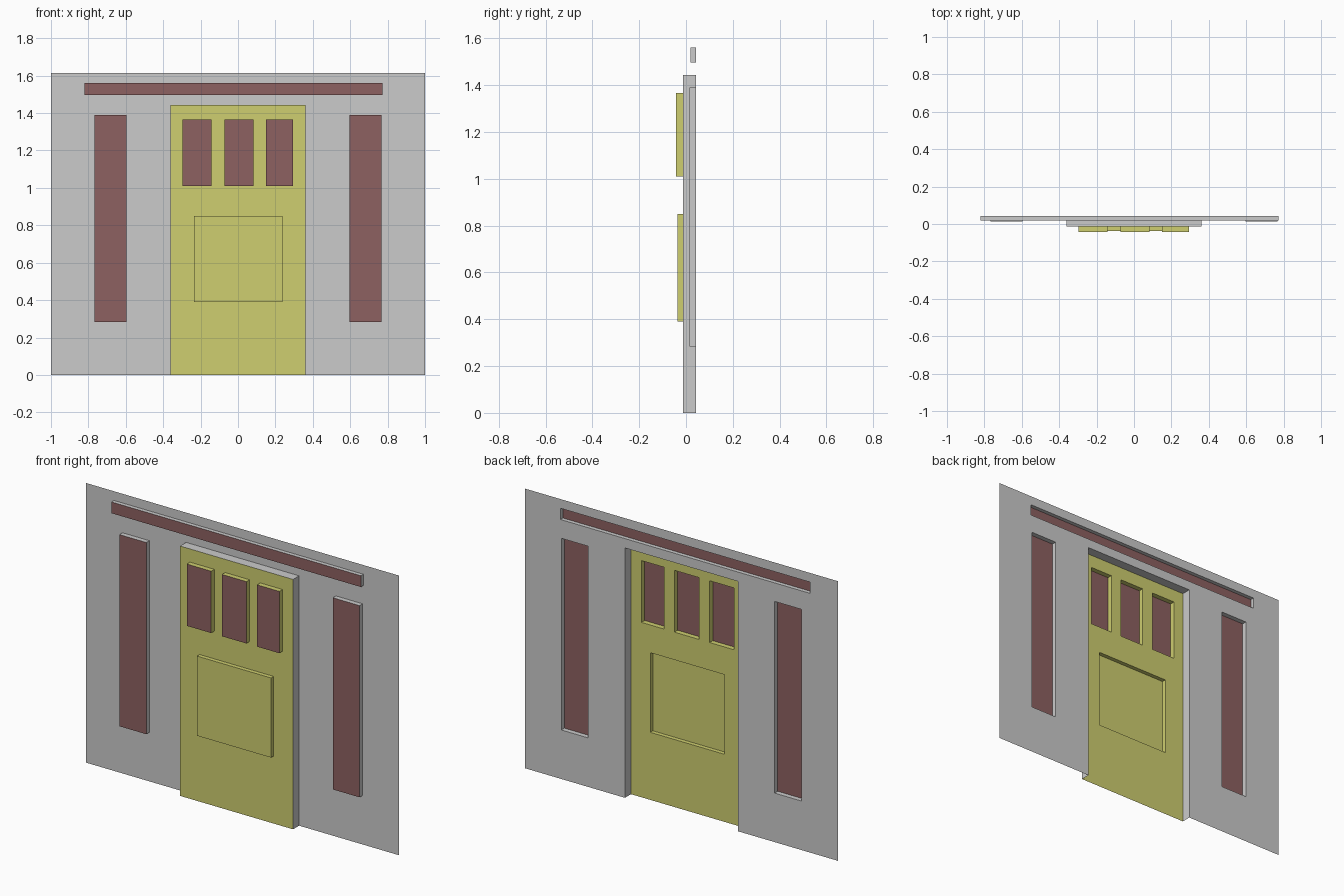
import bpy, bmesh

if "Cube" in bpy.data.objects:
    bpy.data.objects.remove(bpy.data.objects["Cube"])

WALL_Y, DOOR_Y = 0.042, -0.013


def material(name, rgb):
    m = bpy.data.materials.new(name)
    m.diffuse_color = (*rgb, 1)
    m.use_nodes = True
    m.node_tree.nodes["Principled BSDF"].inputs["Base Color"].default_value = m.diffuse_color
    return m


YELLOW = material("door_yellow", (0.62, 0.62, 0.16))
DARK = material("dark_glass", (0.27, 0.12, 0.12))


def finish(name, bm, mat):
    mesh = bpy.data.meshes.new(name)
    bm.to_mesh(mesh)
    bm.free()
    if mat:
        mesh.materials.append(mat)
    bpy.context.collection.objects.link(bpy.data.objects.new(name, mesh))


def sheet(name, rect, y, holes=(), mat=None):
    """Flat single-sided sheet facing -y with rectangular openings."""
    rects = [rect, *holes]
    xs = sorted({v for r in rects for v in r[:2]})
    zs = sorted({v for r in rects for v in r[2:]})
    bm = bmesh.new()
    for x0, x1 in zip(xs, xs[1:]):
        for z0, z1 in zip(zs, zs[1:]):
            cx, cz = (x0 + x1) / 2, (z0 + z1) / 2
            if any(a < cx < b and c < cz < d for a, b, c, d in holes):
                continue
            bm.faces.new([bm.verts.new((x, y, z)) for x, z in
                          ((x0, z0), (x1, z0), (x1, z1), (x0, z1))])
    bmesh.ops.remove_doubles(bm, verts=bm.verts, dist=1e-5)
    finish(name, bm, mat)


def rim(name, rect, front, back, mat=None, bottom=True):
    """Outward-facing side walls joining a raised face to the sheet behind."""
    x0, x1, z0, z1 = rect
    path = [(x0, z0), (x0, z1), (x1, z1), (x1, z0)]
    if bottom:
        path.append(path[0])
    bm = bmesh.new()
    for (xa, za), (xb, zb) in zip(path, path[1:]):
        bm.faces.new([bm.verts.new(p) for p in
                      ((xa, front, za), (xb, front, zb),
                       (xb, back, zb), (xa, back, za))])
    bmesh.ops.remove_doubles(bm, verts=bm.verts, dist=1e-5)
    finish(name, bm, mat)


def raised(name, rect, front, back, face_mat, rim_mat=None):
    sheet(name, rect, front, mat=face_mat)
    rim(name + "_rim", rect, front, back, rim_mat)


door = (-0.361, 0.361, 0, 1.443)
transom = (-0.822, 0.772, 1.497, 1.562)
sidelights = [(-0.767, -0.596, 0.283, 1.39), (0.596, 0.767, 0.283, 1.39)]
windows = [(x, x + w, 1.01, 1.367)
           for x, w in ((-0.298, 0.156), (-0.073, 0.156), (0.151, 0.142))]
panel = (-0.236, 0.237, 0.39, 0.85)

# Wall with openings
sheet("wall", (-1, 1, 0, 1.615), WALL_Y, [door, transom, *sidelights])

# Door, open at the bottom and hollow behind
sheet("door", door, DOOR_Y, [*windows, panel], YELLOW)
rim("door_surround", door, DOOR_Y, WALL_Y, bottom=False)

# Door windows and raised lower panel
for i, r in enumerate(windows):
    raised(f"door_window_{i + 1}", r, -0.042, DOOR_Y, DARK, YELLOW)
raised("door_panel", panel, -0.037, DOOR_Y, YELLOW, YELLOW)

# Side windows and the long strip above the door
for side, r in zip(("left", "right"), sidelights):
    raised(f"side_window_{side}", r, 0.014, WALL_Y, DARK)
raised("transom_window", transom, 0.019, WALL_Y, DARK)
